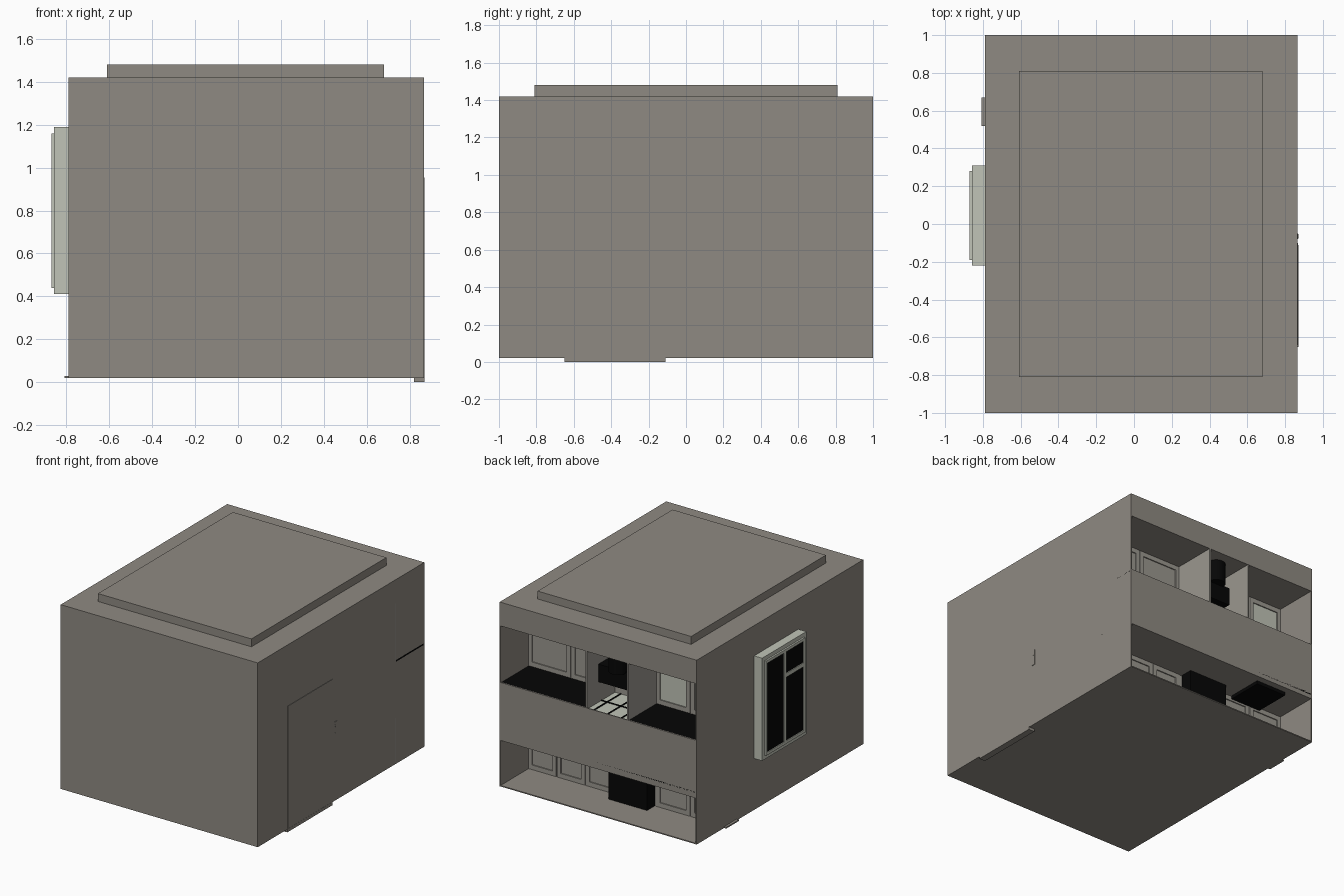
import bpy, bmesh, math

if "Cube" in bpy.data.objects:
    bpy.data.objects.remove(bpy.data.objects["Cube"])


def material(name, r, g, b):
    """Flat colour given as sRGB bytes, stored as linear."""
    m = bpy.data.materials.new(name)
    lin = [((c / 255 + 0.055) / 1.055) ** 2.4 if c > 10 else c / 255 / 12.92 for c in (r, g, b)]
    m.diffuse_color = (*lin, 1)
    m.use_nodes = True
    m.node_tree.nodes["Principled BSDF"].inputs["Base Color"].default_value = m.diffuse_color
    return m


WALL = material("warm_grey", 143, 138, 130)
CAB = material("cabinet_grey", 155, 151, 143)
PALE = material("pale_green_grey", 192, 196, 183)
BLACK = material("black", 6, 6, 6)


def finish(bm, name, mat):
    me = bpy.data.meshes.new(name)
    bm.to_mesh(me)
    bm.free()
    me.materials.append(mat)
    ob = bpy.data.objects.new(name, me)
    bpy.context.collection.objects.link(ob)
    return ob


def box(name, mat, x, y, z):
    """Box from (min, max) pairs."""
    bm = bmesh.new()
    bmesh.ops.create_cube(bm, size=1)
    for v in bm.verts:
        v.co = [a[0] + (c + 0.5) * (a[1] - a[0]) for a, c in zip((x, y, z), v.co)]
    return finish(bm, name, mat)


def cylinder(name, mat, loc, r, depth, along_x=False):
    bm = bmesh.new()
    bmesh.ops.create_cone(bm, cap_ends=True, segments=24, radius1=r, radius2=r, depth=depth)
    ob = finish(bm, name, mat)
    ob.location = loc
    if along_x:
        ob.rotation_euler[1] = math.pi / 2
    for p in ob.data.polygons:
        p.use_smooth = len(p.vertices) == 4
    return ob


X0, X1 = -0.79, 0.866
Z0, Z1 = 0.02, 1.42
T = 0.008
YF = 0.66            # plane of the cabinet fronts
GAP0, GAP1 = -0.21, 0.14   # cooker bay between the cabinets

# Room shell
box("floor", WALL, (X0, X1), (-1, 1), (Z0, Z0 + T))
box("ceiling", WALL, (X0, X1), (-1, 1), (Z1 - T, Z1))
box("ceiling_recess", WALL, (-0.61, 0.68), (-0.81, 0.81), (Z1 - T, 1.48))
box("front_wall", WALL, (X0, X1), (-1, -1 + T), (Z0, Z1))
box("left_wall", WALL, (X0, X0 + T), (-1, 1), (Z0, Z1))
box("right_wall", WALL, (X1 - T, X1), (-1, 1), (Z0, Z1))
# Back wall leaves two open bands behind the cabinets
box("back_wall_top", WALL, (X0, X1), (1 - T, 1), (1.24, Z1))
box("back_wall_middle", WALL, (X0, X1), (1 - T, 1), (0.37, 0.81))

# Horizontal boards of the cabinets
box("upper_cabinet_top", WALL, (X0, X1), (YF, 1), (1.24, 1.25))
box("counter_underside", WALL, (X0, X1), (YF, 1), (0.37, 0.38))
box("counter_top", BLACK, (X0, X1), (YF - 0.02, 1), (0.40, 0.42))
for n, a, b in (("right", GAP1, X1), ("left", X0, GAP0)):
    box("upper_cabinet_bottom_" + n, BLACK, (a, b), (YF, 1 - T), (0.795, 0.808))
    s = GAP1 if n == "right" else GAP0
    box("upper_cabinet_side_" + n, CAB, (s - 0.006, s + 0.006), (YF, 0.998), (0.80, 1.24))


def door_run(name, a, b, z, count, panel):
    """Row of framed cabinet doors seen from behind."""
    w = (b - a) / count
    for i in range(count):
        l, r = a + i * w, a + (i + 1) * w
        m = 0.035
        box(f"{name}_panel_{i}", panel, (l, r), (YF - 0.012, YF - 0.004), z)
        for k, (p, q) in enumerate(((l + 0.003, l + m), (r - m, r - 0.003))):
            box(f"{name}_stile_{i}_{k}", CAB, (p, q), (YF - 0.014, YF + 0.004), z)
        for k, (p, q) in enumerate(((z[0], z[0] + m), (z[1] - m, z[1]))):
            box(f"{name}_rail_{i}_{k}", CAB, (l + m, r - m), (YF - 0.014, YF + 0.004), (p, q))


door_run("upper_right_door", GAP1, X1, (0.81, 1.24), 2, CAB)
door_run("upper_left_door", X0, GAP0, (0.81, 1.24), 2, PALE)
door_run("lower_right_door", GAP1, X1, (0.028, 0.37), 3, CAB)
door_run("lower_left_door", X0, GAP0, (0.028, 0.37), 2, CAB)
box("bay_back_panel", CAB, (GAP0, GAP1), (YF - 0.012, YF), (0.028, 1.24))

# Cooker hood, oven and sink
box("hood_body", BLACK, (GAP0 + 0.06, GAP1 - 0.005), (0.67, 0.86), (0.955, 1.09))
cylinder("hood_duct", BLACK, (-0.03, 0.86, 1.16), 0.065, 0.16)
box("hood_tray", PALE, (GAP0, GAP1), (YF, 1 - T), (0.79, 0.80))
for i in range(3):
    x = GAP0 + 0.06 + i * 0.115
    box(f"hood_tray_bar_{i}", BLACK, (x, x + 0.01), (YF, 1 - T), (0.80, 0.805))
box("hood_tray_cross_bar", BLACK, (GAP0, GAP1), (0.82, 0.83), (0.80, 0.805))
box("oven", BLACK, (GAP0 + 0.005, GAP1 - 0.02), (0.665, 0.76), (0.03, 0.37))
box("sink_basin", BLACK, (-0.585, -0.33), (0.67, 0.95), (0.345, 0.40))

# Window on the left wall
box("window_box", PALE, (-0.857, X0), (-0.22, 0.31), (0.41, 1.19))
wy, wz, mid = (-0.19, 0.28), (0.44, 1.16), 0.05
for i, (p, q) in enumerate(((wy[0] + 0.02, mid - 0.012), (mid + 0.012, wy[1] - 0.012))):
    box(f"window_pane_{i}", BLACK, (-0.864, -0.857), (p, q), (wz[0] + 0.02, wz[1] - 0.02))
fx = (-0.87, -0.857)
for i, (p, q) in enumerate(((wy[0], wy[0] + 0.022), (mid - 0.014, mid + 0.014), (wy[1] - 0.014, wy[1]))):
    box(f"window_stile_{i}", PALE, fx, (p, q), wz)
for i, (p, q) in enumerate(((wz[0], wz[0] + 0.022), (wz[1] - 0.022, wz[1]))):
    box(f"window_rail_{i}", PALE, fx, wy, (p, q))
box("window_transom", PALE, fx, (wy[0], mid), (0.945, 0.975))

# Door on the right wall, with threshold and handle
box("door_panel", WALL, (X1 - 0.01, 0.869), (-0.64, -0.10), (Z0, 0.955))
box("door_threshold", WALL, (0.82, 0.87), (-0.65, -0.11), (0, Z0 + 0.004))
box("handle_plate", WALL, (X1, 0.869), (-0.08, -0.05), (0.50, 0.62))
for i, z in enumerate((0.53, 0.59)):
    cylinder(f"handle_knob_{i}", WALL, (0.867, -0.065, z), 0.012, 0.006, True)

# Low sill plate outside the left wall
box("sill_plate", WALL, (-0.808, X0), (0.52, 0.67), (Z0, Z0 + 0.01))
